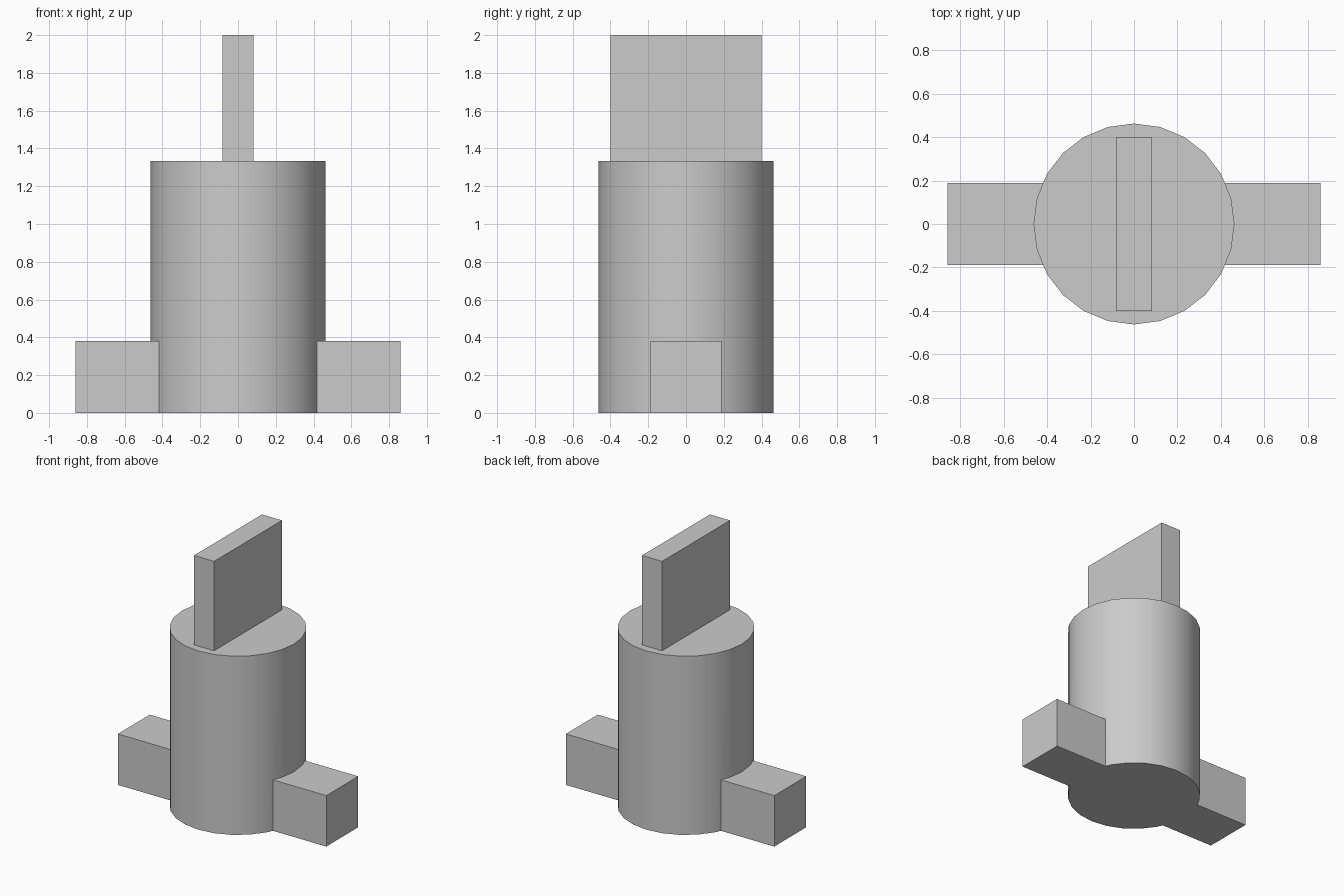
import bpy
import math

default_cube = bpy.data.objects.get("Cube")
if default_cube:
    bpy.data.objects.remove(default_cube, do_unlink=True)

RADIUS, BODY_TOP, TOP = 0.463, 1.333, 2.0
LUG_END, LUG_HALF, LUG_TOP = 0.86, 0.188, 0.38
BLADE_X, BLADE_Y = 0.165, 0.80

grey = bpy.data.materials.new("plain grey")
grey.use_nodes = True
colour = (0.6, 0.6, 0.6, 1)
grey.diffuse_color = colour
grey.node_tree.nodes["Principled BSDF"].inputs["Base Color"].default_value = colour


def box(name, size, centre):
    bpy.ops.mesh.primitive_cube_add(size=1, location=centre)
    obj = bpy.context.object
    obj.name = name
    obj.scale = size
    bpy.ops.object.transform_apply(location=False, rotation=False, scale=True)
    obj.data.materials.append(grey)
    return obj


# Round barrel
bpy.ops.mesh.primitive_cylinder_add(vertices=24, radius=RADIUS, depth=BODY_TOP,
                                    location=(0, 0, BODY_TOP / 2))
barrel = bpy.context.object
barrel.name = "barrel_with_lugs"
barrel.data.materials.append(grey)

# Side lugs: one bar through the barrel, fused into a single solid
bar = box("lug_bar", (2 * LUG_END, 2 * LUG_HALF, LUG_TOP), (0, 0, LUG_TOP / 2))
union = barrel.modifiers.new("fuse lugs", "BOOLEAN")
union.operation = "UNION"
union.solver = "EXACT"
union.object = bar
bpy.context.view_layer.objects.active = barrel
bpy.ops.object.modifier_apply(modifier=union.name)
bpy.data.objects.remove(bar, do_unlink=True)

# Smooth the round wall, keep the corners sharp
bpy.ops.object.select_all(action="DESELECT")
barrel.select_set(True)
bpy.ops.object.shade_smooth_by_angle(angle=math.radians(30))

# Upright blade on top
box("top_blade", (BLADE_X, BLADE_Y, TOP - BODY_TOP), (0, 0, (TOP + BODY_TOP) / 2))
